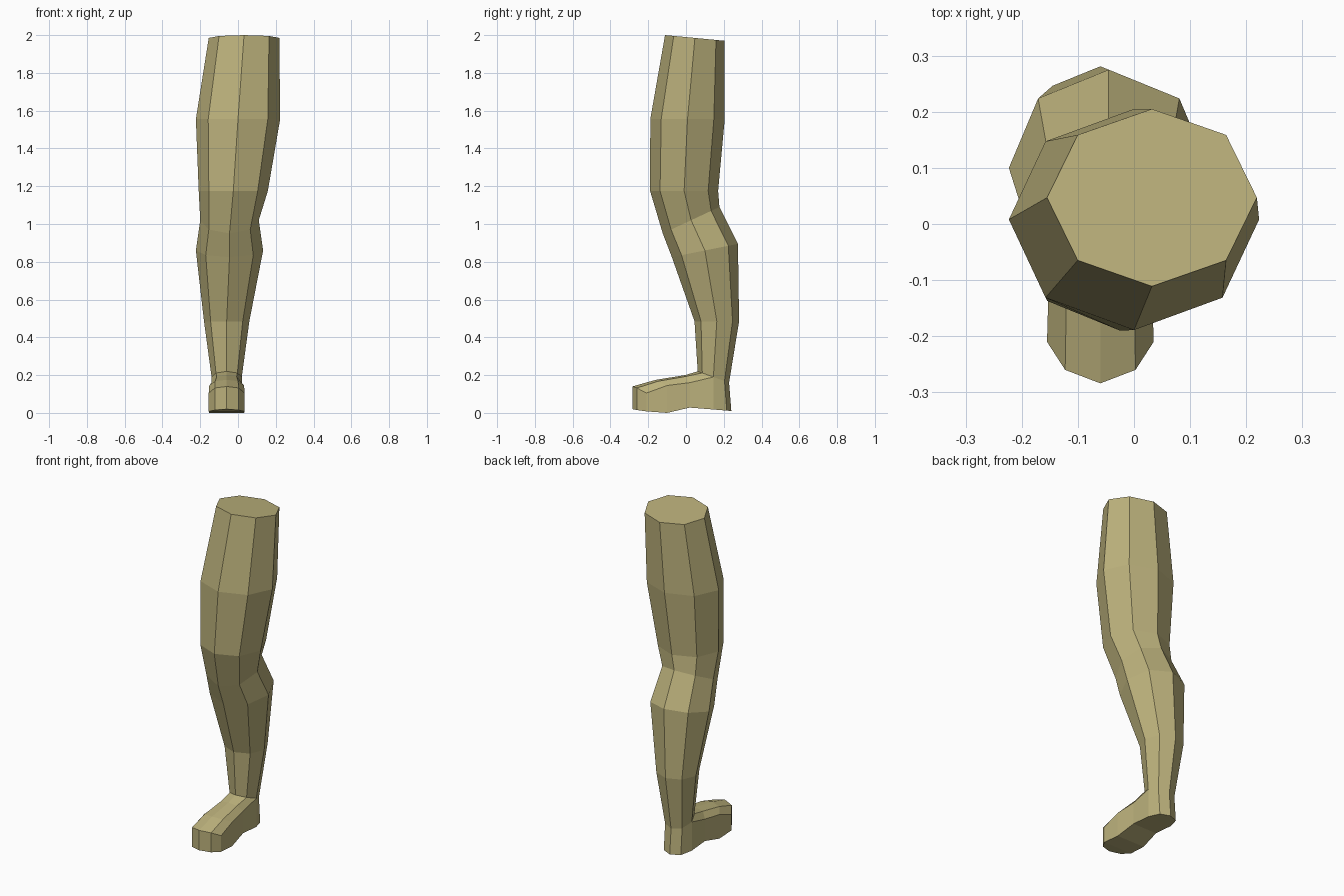
import bpy, bmesh
from math import cos, sin, pi

if "Cube" in bpy.data.objects:
    bpy.data.objects.remove(bpy.data.objects["Cube"])

bm = bmesh.new()
CX = -0.06

# Leg: eight-sided rings (x, y, z, half width, half depth, z tilt toward the back)
rings_spec = [
    (0.032, 0.047, 1.985, 0.187, 0.158, -0.015),
    (0.0, 0.008, 1.555, 0.223, 0.197, 0.0),
    (-0.025, -0.01, 1.175, 0.183, 0.18, 0.0),
    (-0.045, 0.027, 1.02, 0.155, 0.15, 0.07),
    (-0.045, 0.1, 0.86, 0.178, 0.175, 0.035),
    (CX, 0.163, 0.485, 0.12, 0.118, 0.0),
    (CX, 0.145, 0.19, 0.08, 0.083, -0.03),
]


def ring(x, y, z, rx, ry, tilt):
    return [bm.verts.new((x + rx * cos(k * pi / 4), y + ry * sin(k * pi / 4),
                          z + tilt * sin(k * pi / 4))) for k in range(8)]


rings = [ring(*r) for r in rings_spec]
bm.faces.new(rings[0])
for a, b in zip(rings, rings[1:]):
    for k in range(8):
        n = (k + 1) % 8
        bm.faces.new((a[k], a[n], b[n], b[k]))

# Upper foot: rows of five points running forward from the ankle
ankle = rings[-1]
rows = [[ankle[k] for k in (4, 5, 6, 7, 0)]]
for hw, side, mid, top in (
    (0.08, (0.02, 0.16), (0.0, 0.193), (-0.005, 0.2)),
    (0.092, (-0.1, 0.145), (-0.145, 0.168), (-0.16, 0.175)),
    (0.095, (-0.21, 0.105), (-0.26, 0.132), (-0.284, 0.14)),
):
    pts = [(-hw, side), (-hw * 0.66, mid), (0, top), (hw * 0.66, mid), (hw, side)]
    rows.append([bm.verts.new((CX + x, p[0], p[1])) for x, p in pts])
for a, b in zip(rows, rows[1:]):
    for k in range(4):
        bm.faces.new((a[k], a[k + 1], b[k + 1], b[k]))

# Foot walls and arched sole: drop the outline to the ground
rim = (rows[3] + [rows[2][4], rows[1][4]] + ankle[:5] + [rows[1][0], rows[2][0]])
toe_z = [0.008, 0.015, 0.02, 0.015, 0.008]
heel_z = [0.018, 0.012, 0.01, 0.012, 0.018]
sole_z = toe_z + [0.0, 0.028] + heel_z + [0.028, 0.0]
sole = []
for v, z in zip(rim, sole_z):
    y = v.co.y + (0.012 if v.co.y > 0.18 else 0)
    sole.append(bm.verts.new((v.co.x, y, z)))
for i in range(len(rim)):
    n = (i + 1) % len(rim)
    bm.faces.new((rim[i], rim[n], sole[n], sole[i]))
for f in ((0, 1, 2, 3, 4), (0, 4, 5, 13), (13, 5, 6, 12),
          (12, 6, 7, 11), (11, 7, 8, 10), (10, 8, 9)):
    bm.faces.new([sole[i] for i in f])

bmesh.ops.recalc_face_normals(bm, faces=bm.faces)
mesh = bpy.data.meshes.new("leg_with_foot")
bm.to_mesh(mesh)
bm.free()
leg = bpy.data.objects.new("leg_with_foot", mesh)
bpy.context.collection.objects.link(leg)

# Khaki colour
mat = bpy.data.materials.new("khaki")
mat.diffuse_color = (0.5, 0.44, 0.2, 1)
mat.use_nodes = True
mat.node_tree.nodes["Principled BSDF"].inputs["Base Color"].default_value = mat.diffuse_color
mesh.materials.append(mat)
